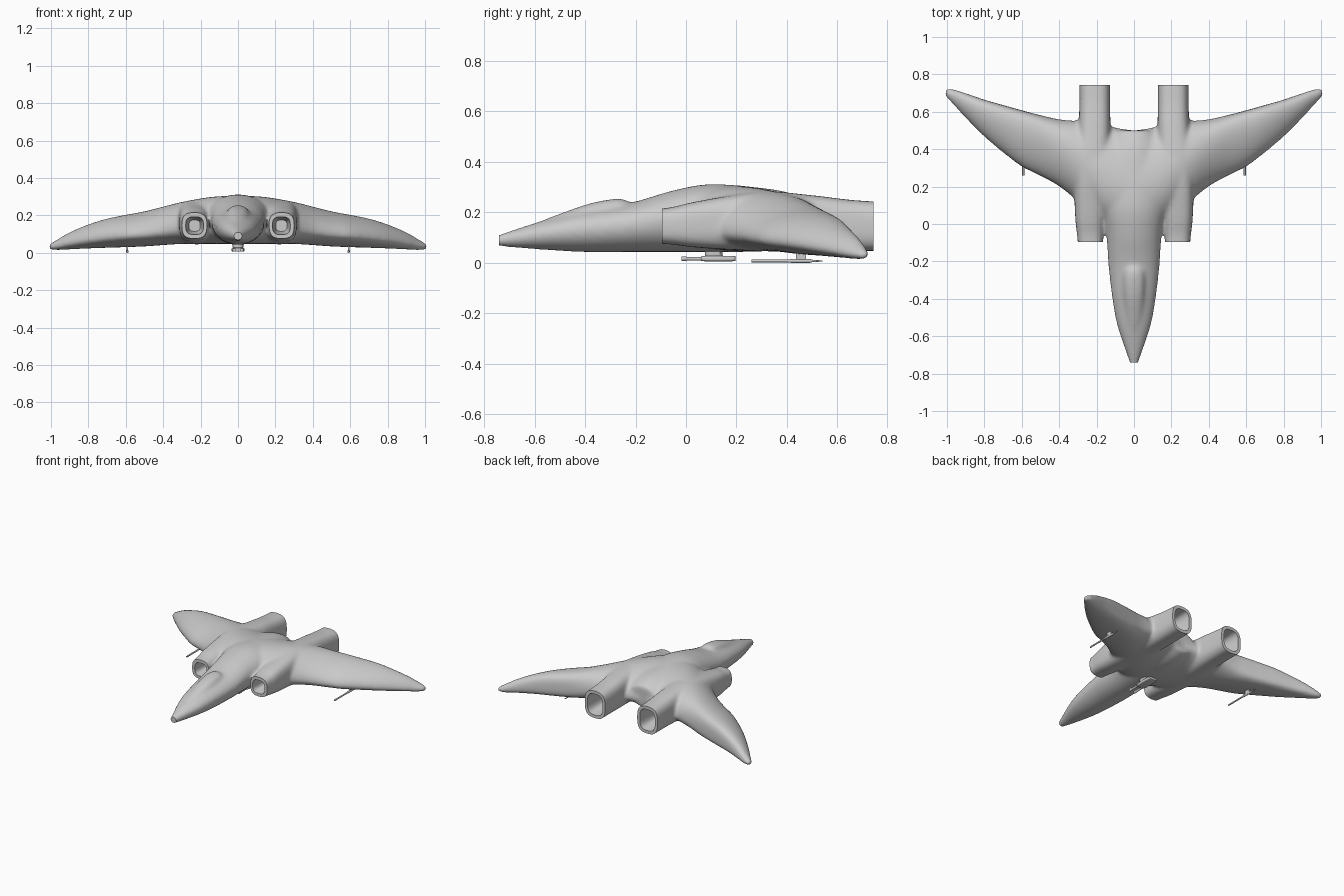
import bpy, bmesh, math
from mathutils import Vector

if "Cube" in bpy.data.objects:
    bpy.data.objects.remove(bpy.data.objects["Cube"])


def catmull(keys, steps=6):
    """Smoothly resample a list of equal-length key tuples."""
    out = []
    for i in range(len(keys) - 1):
        a, b, c, d = (keys[max(0, min(len(keys) - 1, i + k))] for k in (-1, 0, 1, 2))
        for s in range(steps):
            t = s / steps
            out.append([0.5 * (2 * q + (r - p) * t + (2 * p - 5 * q + 4 * r - w) * t * t
                               + (3 * q - p - 3 * r + w) * t ** 3)
                        for p, q, r, w in zip(a, b, c, d)])
    return out + [list(keys[-1])]


def skin(bm, rings):
    """Closed loft through rings of points."""
    loops = [[bm.verts.new(p) for p in r] for r in rings]
    n = len(loops[0])
    faces = [bm.faces.new((a[i], a[(i + 1) % n], b[(i + 1) % n], b[i]))
             for a, b in zip(loops, loops[1:]) for i in range(n)]
    faces += [bm.faces.new(loops[0]), bm.faces.new(loops[-1])]
    bmesh.ops.recalc_face_normals(bm, faces=faces)


def oval(u, v, ru, vb, vt, mid=0.5, crest=0.0, power=2.0, n=40):
    """Rounded section: widest at fraction mid of the height, top shifted by crest."""
    vm = vb + (vt - vb) * mid
    pts = []
    for i in range(n):
        a = 2 * math.pi * i / n
        c, s = (math.copysign(abs(f(a)) ** (2 / power), f(a)) for f in (math.cos, math.sin))
        x = c + crest * (1 - c * c)
        pts.append((u + ru * x, vm + s * ((vt - vm) if s > 0 else (vm - vb))))
    return pts


def tube_y(bm, keys, power=2.0, mid=0.5, steps=6):
    """Loft along y; keys are (y, centre x, half width, bottom, top)."""
    skin(bm, [[(x, y, z) for x, z in oval(cx, 0, hw, zb, zt, mid, 0, power)]
              for y, cx, hw, zb, zt in catmull(keys, steps)])


def make(name, bm):
    me = bpy.data.meshes.new(name)
    bm.to_mesh(me)
    bm.free()
    ob = bpy.data.objects.new(name, me)
    bpy.context.collection.objects.link(ob)
    return ob


def box(bm, lo, hi):
    lo, hi = Vector(lo), Vector(hi)
    vs = bmesh.ops.create_cube(bm, size=1)["verts"]
    for v in vs:
        v.co = Vector(((lo + hi)[k] / 2 + v.co[k] * (hi - lo)[k] for k in range(3)))


def rod(bm, x, z, profile):
    """Thin round rod along y; profile is (y, radius)."""
    skin(bm, [[(x + r * math.cos(k * math.pi / 6), y, z + r * math.sin(k * math.pi / 6))
               for k in range(12)] for y, r in profile])


# Blended hull: fuselage, canopy, wings and engine nacelles
bm = bmesh.new()
tube_y(bm, [(-0.79, 0, 0.012, 0.068, 0.098), (-0.73, 0, 0.028, 0.064, 0.116),
            (-0.55, 0, 0.088, 0.051, 0.172), (-0.4, 0, 0.116, 0.043, 0.207),
            (-0.22, 0, 0.137, 0.043, 0.238), (-0.05, 0, 0.148, 0.043, 0.287),
            (0.1, 0, 0.17, 0.043, 0.312), (0.3, 0, 0.17, 0.045, 0.297),
            (0.42, 0, 0.14, 0.06, 0.275), (0.5, 0, 0.1, 0.09, 0.24)], mid=0.55)
tube_y(bm, [(-0.58, 0, 0.015, 0.13, 0.165), (-0.5, 0, 0.042, 0.13, 0.195),
            (-0.38, 0, 0.056, 0.15, 0.236), (-0.28, 0, 0.058, 0.16, 0.254),
            (-0.235, 0, 0.048, 0.16, 0.248), (-0.22, 0, 0.03, 0.16, 0.225)], power=2.4)

# wing keys: x, leading y, trailing y, bottom, top, crest shift
WING = [(0, -0.05, 0.5, 0.047, 0.308, -0.2), (0.15, 0.0, 0.525, 0.047, 0.298, -0.1),
        (0.3, 0.12, 0.55, 0.047, 0.272, 0.1), (0.4, 0.2, 0.56, 0.041, 0.247, 0.25),
        (0.5, 0.255, 0.582, 0.034, 0.222, 0.4), (0.6, 0.305, 0.608, 0.03, 0.203, 0.45),
        (0.7, 0.38, 0.636, 0.027, 0.183, 0.45), (0.8, 0.465, 0.665, 0.023, 0.152, 0.4),
        (0.9, 0.565, 0.7, 0.018, 0.11, 0.3), (0.97, 0.64, 0.722, 0.014, 0.07, 0.2),
        (1.01, 0.685, 0.722, 0.018, 0.048, 0)]
for side in (-1, 1):
    skin(bm, [[(side * x, y, z) for y, z in
               oval((l + t) / 2, 0, (t - l) / 2, zb, zt, 0.35, cr)]
              for x, l, t, zb, zt, cr in catmull(WING)])
    tube_y(bm, [(-0.15, side * 0.232, 0.064, 0.078, 0.212), (-0.06, side * 0.234, 0.07, 0.073, 0.22),
                (0.05, side * 0.235, 0.08, 0.06, 0.245), (0.3, side * 0.225, 0.095, 0.046, 0.282),
                (0.5, side * 0.212, 0.086, 0.046, 0.268), (0.65, side * 0.21, 0.082, 0.047, 0.25),
                (0.8, side * 0.21, 0.082, 0.047, 0.24)], power=3)
hull = make("hull", bm)

# Cutters: flat ends, then tapered intake and exhaust openings
bm = bmesh.new()
box(bm, (-0.2, -1, 0), (0.2, -0.74, 0.3))
box(bm, (-0.5, 0.742, -0.1), (0.5, 1, 0.5))
for side in (-1, 1):
    box(bm, (side * 0.158, -0.4, 0), (side * 0.45, -0.096, 0.4))
bmesh.ops.recalc_face_normals(bm, faces=bm.faces)
trim = make("end_trim", bm)
bm = bmesh.new()
for s in (-1, 1):
    tube_y(bm, [(-0.12, s * 0.232, 0.049, 0.096, 0.194), (-0.09, s * 0.232, 0.047, 0.098, 0.192),
                (0.04, s * 0.232, 0.03, 0.115, 0.175)], 3, steps=3)
    tube_y(bm, [(0.58, s * 0.21, 0.042, 0.09, 0.2), (0.73, s * 0.21, 0.06, 0.07, 0.22),
                (0.78, s * 0.21, 0.062, 0.068, 0.222)], 3, steps=3)
bores = make("engine_bores", bm)

m = hull.modifiers.new("fuse", "REMESH")
m.mode, m.voxel_size = "VOXEL", 0.009
m = hull.modifiers.new("blend", "SMOOTH")
m.factor, m.iterations = 0.5, 22
for cutter in (trim, bores):
    cutter.hide_render = True
    m = hull.modifiers.new(cutter.name, "BOOLEAN")
    m.operation, m.solver, m.object = "DIFFERENCE", "EXACT", cutter
bpy.context.view_layer.objects.active = hull
hull.select_set(True)
bpy.ops.object.convert(target="MESH")
for cutter in (trim, bores):
    bpy.data.objects.remove(cutter)

# Belly turret with twin barrels
bm = bmesh.new()
tube_y(bm, [(0.075, 0, 0.012, 0.02, 0.07), (0.09, 0, 0.028, 0.02, 0.07),
            (0.135, 0, 0.028, 0.02, 0.07), (0.145, 0, 0.012, 0.02, 0.07)], 4, steps=2)
tube_y(bm, [(0.06, 0, 0.026, 0.008, 0.026), (0.08, 0, 0.034, 0.006, 0.028),
            (0.18, 0, 0.034, 0.006, 0.028), (0.197, 0, 0.028, 0.009, 0.025)], 4, steps=2)
for s in (-1, 1):
    rod(bm, s * 0.02, 0.016, [(-0.018, 0.009), (0.0, 0.009), (0.004, 0.007), (0.1, 0.007)])
turret = make("belly_turret", bm)

# Wing guns on short pylons
guns = []
for s, label in ((-1, "left"), (1, "right")):
    bm = bmesh.new()
    rod(bm, s * 0.592, 0.0075, [(0.26, 0.0055), (0.4, 0.0055), (0.42, 0.0075), (0.49, 0.0075),
                                (0.5, 0.005), (0.54, 0.002)])
    box(bm, (s * 0.592 - 0.004, 0.435, 0.008), (s * 0.592 + 0.004, 0.475, 0.06))
    bmesh.ops.recalc_face_normals(bm, faces=bm.faces)
    guns.append(make(label + "_wing_gun", bm))

for ob in [turret, *guns]:
    ob.select_set(True)
bpy.ops.object.shade_smooth_by_angle(angle=math.radians(40))
